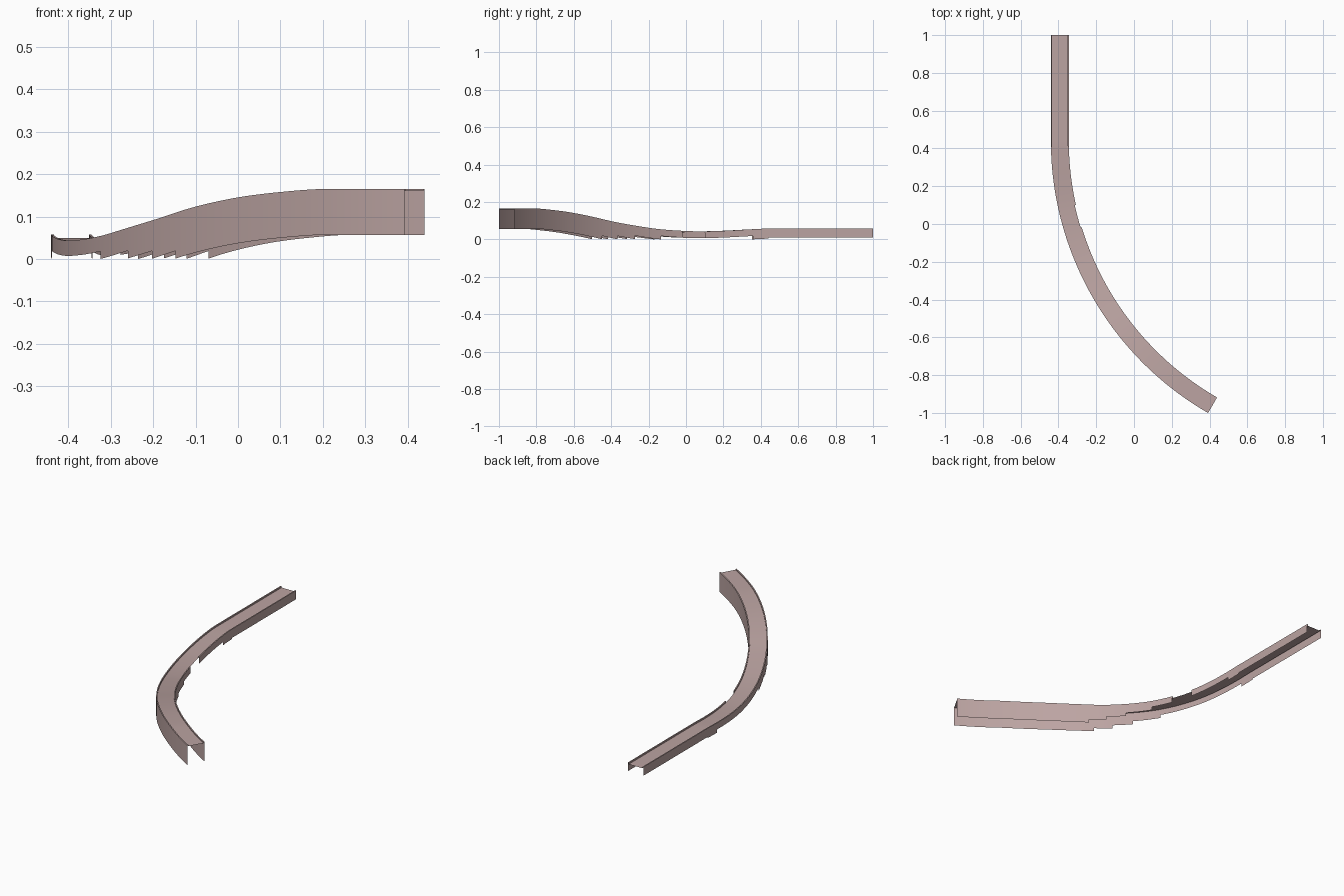
import bpy, bmesh, math

if "Cube" in bpy.data.objects:
    bpy.data.objects.remove(bpy.data.objects["Cube"])

HALF = 0.0475            # half road width
CX, Y0, R = -0.3925, 0.441, 1.617
SWEEP = 60.0
LIP = 0.006              # lip thickness
STEP = 0.018             # wall panels get deeper in these steps
FULL = 0.108             # full wall depth

# Top edge height against bend angle in degrees
KEYS = [(0, .058), (4, .053), (8, .047), (12, .0435), (16, .045), (19.6, .050),
        (23.4, .060), (31, .091), (37.2, .123), (42.6, .145), (47.6, .158),
        (52.5, .165), (60, .165)]


def top_height(a):
    """Smooth curve through the height keys; negative angles are the straight."""
    if a <= 0:
        return KEYS[0][1]
    n = len(KEYS)

    def slope(i):
        if i == 0 or i >= n - 2:
            return 0.0
        return (KEYS[i+1][1] - KEYS[i-1][1]) / (KEYS[i+1][0] - KEYS[i-1][0])

    for i in range(n - 1):
        (a0, z0), (a1, z1) = KEYS[i], KEYS[i+1]
        if a <= a1 + 1e-6:
            w = a1 - a0
            t = (a - a0) / w
            return ((2*t**3 - 3*t*t + 1)*z0 + (t**3 - 2*t*t + t)*w*slope(i)
                    + (3*t*t - 2*t**3)*z1 + (t**3 - t*t)*w*slope(i+1))
    return KEYS[-1][1]


def place(a, d, z):
    """Point on the route: angle a (or -1 for the far end), offset d towards the inside."""
    if a < 0:
        return (CX + d, 1.0, z)
    t = math.radians(a)
    return (CX + R - (R - d)*math.cos(t), Y0 - (R - d)*math.sin(t), z)


def lip_height(a):
    return 0.008 - 0.003*max(a, 0)/SWEEP


def wall_depth(a0, a1):
    """Constant depth per panel, so the lower edge runs in saw-tooth steps."""
    if a0 < 0:
        return 0.048
    z = min(top_height(a0), top_height(a1))
    return min(FULL, STEP*math.floor(z/STEP + 1e-6))


STATIONS = [-1.0] + [i*0.5 for i in range(int(SWEEP*2) + 1)]

mat = bpy.data.materials.new("dusty_brown")
mat.diffuse_color = (0.50, 0.37, 0.36, 1)
mat.use_nodes = True
mat.node_tree.nodes["Principled BSDF"].inputs["Base Color"].default_value = mat.diffuse_color


def strip(name, profile, flip=False, skip=None):
    """Sweep a profile along the route, segment by segment."""
    bm = bmesh.new()
    for a0, a1 in zip(STATIONS, STATIONS[1:]):
        if skip and skip[0] <= a0 < skip[1]:
            continue
        depth = wall_depth(a0, a1)
        p, q = profile(a0, depth), profile(a1, depth)
        for k in range(len(p) - 1):
            pts = [place(a0, *p[k]), place(a1, *q[k]), place(a1, *q[k+1]), place(a0, *p[k+1])]
            if flip:
                pts.reverse()
            bm.faces.new([bm.verts.new(v) for v in pts])
    bmesh.ops.remove_doubles(bm, verts=bm.verts, dist=0.0002)
    me = bpy.data.meshes.new(name)
    bm.to_mesh(me)
    bm.free()
    me.materials.append(mat)
    ob = bpy.data.objects.new(name, me)
    bpy.context.collection.objects.link(ob)
    bpy.context.view_layer.objects.active = ob
    ob.select_set(True)
    bpy.ops.object.shade_smooth_by_angle(angle=math.radians(30))
    ob.select_set(False)


def deck_profile(a, depth):
    z = top_height(a) - lip_height(a)
    return [(-HALF + LIP, z), (HALF - LIP, z)]


def wall_profile(side):
    def profile(a, depth):
        z = top_height(a)
        return [(side*HALF, z - depth), (side*HALF, z),
                (side*(HALF - LIP), z), (side*(HALF - LIP), z - lip_height(a))]
    return profile


# Road surface
strip("road_deck", deck_profile)
# Outer side wall with raised lip
strip("outer_wall", wall_profile(-1))
# Inner side wall, with its short opening
strip("inner_wall", wall_profile(1), flip=True, skip=(12.5, 17))
